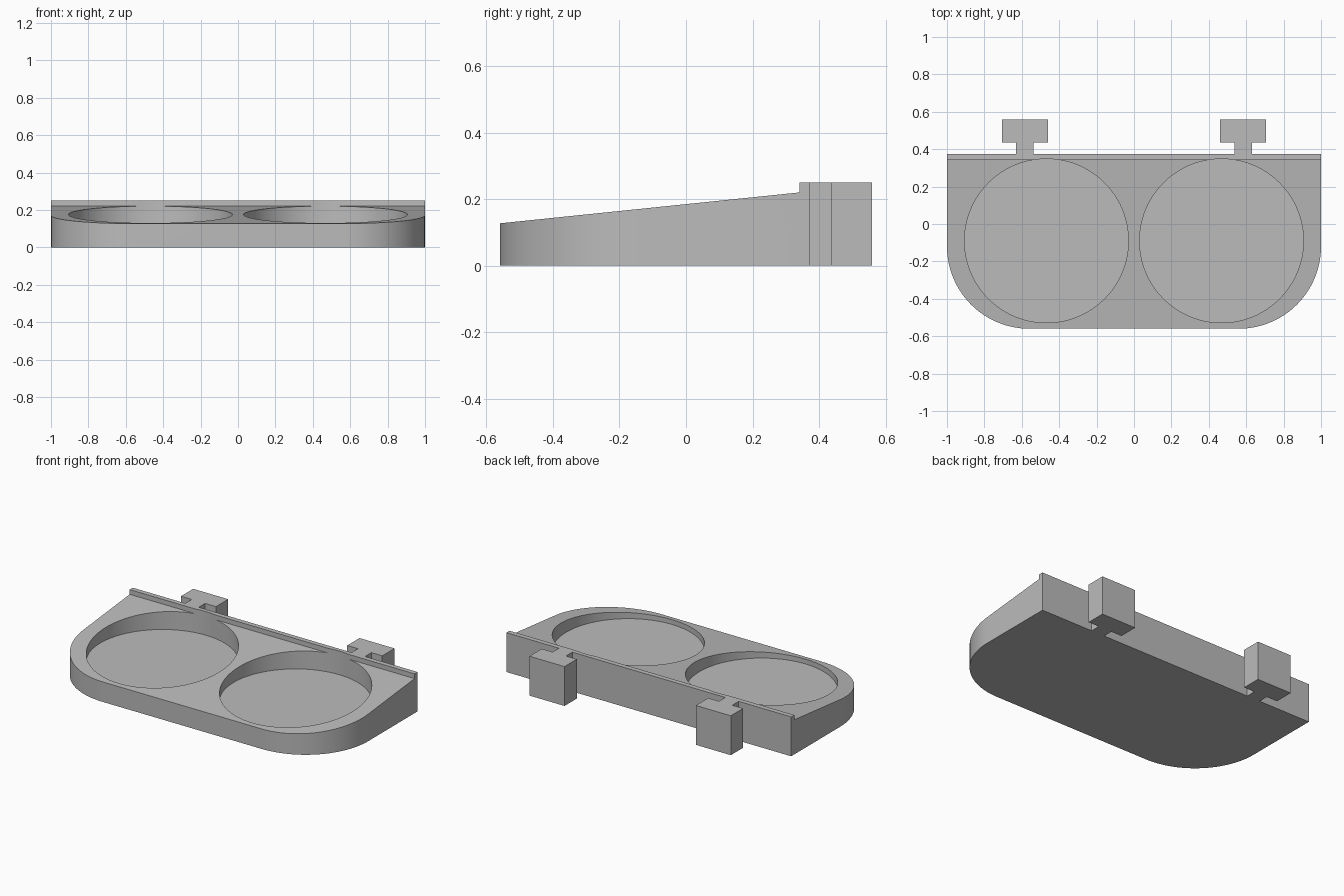
import bpy, bmesh
from math import sin, cos, pi

cube = bpy.data.objects.get("Cube")
if cube:
    bpy.data.objects.remove(cube, do_unlink=True)

# One plain grey for everything
GREY = (0.5, 0.5, 0.5, 1)
grey = bpy.data.materials.new("plain_grey")
grey.use_nodes = True
grey.diffuse_color = GREY
grey.node_tree.nodes["Principled BSDF"].inputs["Base Color"].default_value = GREY


def prism(name, points, depth):
    """Closed solid: a polygon of 3D points pushed along the depth vector."""
    bm = bmesh.new()
    face = bm.faces.new([bm.verts.new(p) for p in points])
    top = bmesh.ops.extrude_face_region(bm, geom=[face], use_keep_orig=True)["geom"]
    bmesh.ops.translate(bm, vec=depth,
                        verts=[g for g in top if isinstance(g, bmesh.types.BMVert)])
    bmesh.ops.recalc_face_normals(bm, faces=bm.faces)
    mesh = bpy.data.meshes.new(name)
    bm.to_mesh(mesh)
    bm.free()
    mesh.materials.append(grey)
    obj = bpy.data.objects.new(name, mesh)
    bpy.context.collection.objects.link(obj)
    return obj


def arc(cx, cy, r, start, end, steps):
    angles = [start + (end - start) * i / steps for i in range(steps + 1)]
    return [(cx + r * cos(a), cy + r * sin(a)) for a in angles]


def select(obj):
    bpy.ops.object.select_all(action='DESELECT')
    obj.select_set(True)
    bpy.context.view_layer.objects.active = obj


def carve(obj, cutter, operation):
    cutter.hide_render = True
    mod = obj.modifiers.new("carve", 'BOOLEAN')
    mod.operation = operation
    mod.solver = 'EXACT'
    mod.object = cutter
    select(obj)
    bpy.ops.object.modifier_apply(modifier=mod.name)
    bpy.data.objects.remove(cutter, do_unlink=True)


# Main dimensions
FRONT, BACK, HEIGHT = -0.56, 0.373, 0.25
LIP_FRONT, SLOPE_LOW, SLOPE_HIGH = 0.342, 0.127, 0.22
CORNER = 0.44
HOLE_X, HOLE_Y, HOLE_R, HOLE_FLOOR = 0.468, -0.09, 0.438, 0.10

# Sloping tray with a raised lip along the back
side = [(FRONT, 0), (BACK, 0), (BACK, HEIGHT), (LIP_FRONT, HEIGHT),
        (LIP_FRONT, SLOPE_HIGH), (FRONT, SLOPE_LOW)]
tray = prism("tray", [(-1.1, y, z) for y, z in side], (2.2, 0, 0))

# Round the two front corners
outline = [(1, 0.6), (-1, 0.6)]
outline += arc(-1 + CORNER, FRONT + CORNER, CORNER, pi, 1.5 * pi, 24)
outline += arc(1 - CORNER, FRONT + CORNER, CORNER, 1.5 * pi, 2 * pi, 24)
carve(tray, prism("outline_cutter", [(x, y, -0.1) for x, y in outline], (0, 0, 0.6)),
      'INTERSECT')

# Two round, flat-bottomed recesses
for s in (-1, 1):
    ring = arc(s * HOLE_X, HOLE_Y, HOLE_R, 0, 2 * pi, 96)[:-1]
    carve(tray, prism("recess_cutter", [(x, y, HOLE_FLOOR) for x, y in ring], (0, 0, 0.5)),
          'DIFFERENCE')

select(tray)
bpy.ops.object.shade_smooth_by_angle(angle=pi / 6)

# T-shaped hooks on the back
STEM, CAP, CAP_FRONT, CAP_BACK = 0.047, 0.123, 0.437, 0.56
half = [(STEM, BACK), (STEM, CAP_FRONT), (CAP, CAP_FRONT), (CAP, CAP_BACK)]
tee = half + [(-x, y) for x, y in reversed(half)]
for s, label in ((1, "left"), (-1, "right")):
    prism(label + "_hook", [(s * 0.584 + x, y, 0) for x, y in tee], (0, 0, HEIGHT))
